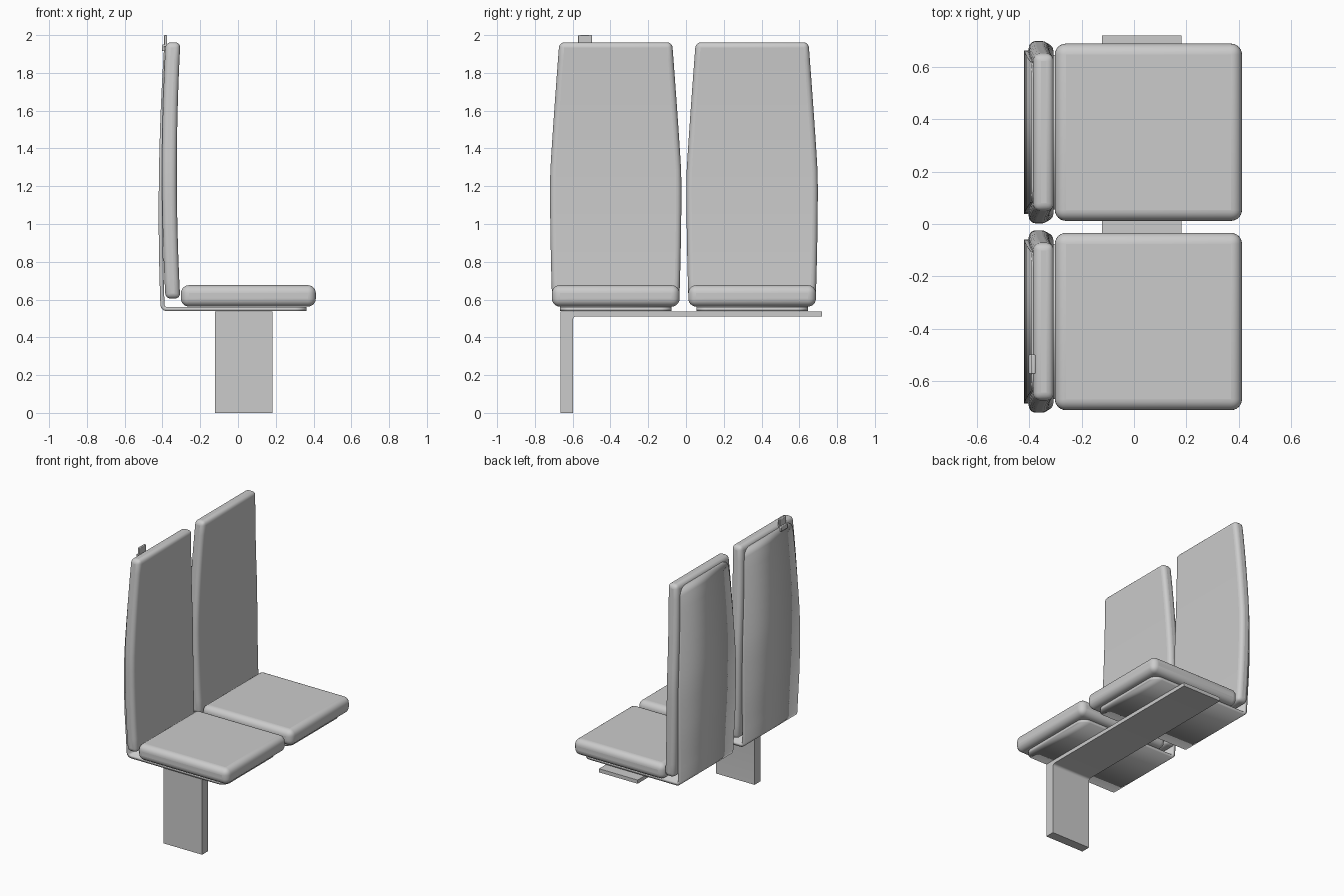
import bpy, bmesh, math

if "Cube" in bpy.data.objects:
    bpy.data.objects.remove(bpy.data.objects["Cube"])

def finish(name, bm, bevel=0, segs=4, angle=35):
    bmesh.ops.recalc_face_normals(bm, faces=bm.faces)
    me = bpy.data.meshes.new(name)
    bm.to_mesh(me)
    bm.free()
    ob = bpy.data.objects.new(name, me)
    bpy.context.collection.objects.link(ob)
    if bevel:
        m = ob.modifiers.new("Bevel", 'BEVEL')
        m.width, m.segments = bevel, segs
        m.limit_method, m.angle_limit = 'ANGLE', math.radians(angle)
    bpy.ops.object.select_all(action='DESELECT')
    ob.select_set(True)
    bpy.context.view_layer.objects.active = ob
    bpy.ops.object.shade_smooth_by_angle(angle=math.radians(35))
    return ob

def box(name, lo, hi, bevel=0, segs=4):
    bm = bmesh.new()
    bmesh.ops.create_cube(bm, size=1)
    for v in bm.verts:
        v.co = [(a + b) / 2 + c * (b - a) for a, b, c in zip(lo, hi, v.co)]
    return finish(name, bm, bevel, segs)

def interp(table, z):
    # smooth quadratic through three (z, value) points
    (a, p), (b, q), (c, r) = table
    return (p * (z-b)*(z-c) / ((a-b)*(a-c)) + q * (z-a)*(z-c) / ((b-a)*(b-c))
            + r * (z-a)*(z-b) / ((c-a)*(c-b)))

def half_width(z):
    # swells gently to z = 1.25, then tapers nearly straight to the top
    if z < 1.25:
        return 0.348 - 0.011 * ((1.25 - z) / 0.65) ** 2
    return 0.348 - 0.049 * ((z - 1.25) / 0.71) ** 1.1

def back_cushion(name, yc):
    bm = bmesh.new()
    rings = []
    n = 14
    for i in range(n + 1):
        z = 0.605 + (1.962 - 0.605) * i / n
        x = interp([(0.605, -0.384), (1.3, -0.402), (1.962, -0.383)], z)
        w = half_width(z)
        rings.append([bm.verts.new(p) for p in (
            (x, yc - w, z), (x + 0.078, yc - w, z), (x + 0.078, yc + w, z), (x, yc + w, z))])
    for a, b in zip(rings, rings[1:]):
        for k in range(4):
            bm.faces.new((a[k], a[(k+1) % 4], b[(k+1) % 4], b[k]))
    bm.faces.new(rings[0])
    bm.faces.new(rings[-1])
    return finish(name, bm, 0.028, 5)

def shell(name, yc):
    rows = []          # x, z, half width along the outer face
    w0, r = 0.295, 0.06
    for i in range(9):     # rounded front corners
        t = math.pi / 2 * i / 8
        rows.append((0.363 - r + r * math.cos(t), 0.539, w0 - r + r * math.sin(t)))
    for i in range(7):     # bend from seat pan to back
        t = math.pi / 2 * i / 6
        rows.append((-0.377 - 0.034 * math.sin(t), 0.573 - 0.034 * math.cos(t), w0))
    top = 1.94
    zs = [0.573 + (top - r - 0.573) * i / 14 for i in range(1, 15)]
    zs += [top - r + r * math.sin(math.pi / 2 * i / 8) for i in range(1, 9)]
    for z in zs:           # curved back with rounded top corners
        d = max(0, z - (top - r))
        inset = r - math.sqrt(max(0, r * r - d * d))
        x = interp([(0.573, -0.411), (1.3, -0.418), (top, -0.391)], z)
        blend = min(1, (z - 0.573) / 0.3)
        rows.append((x, z, w0 + (half_width(z) - 0.036 - w0) * blend - inset))
    bm = bmesh.new()
    pairs = [(bm.verts.new((x, yc - w, z)), bm.verts.new((x, yc + w, z))) for x, z, w in rows]
    for (l0, r0), (l1, r1) in zip(pairs, pairs[1:]):
        bm.faces.new((l0, l1, r1, r0))
    me_face_down = bm.faces[:] 
    bm.normal_update()
    if me_face_down[0].normal.z > 0:
        bmesh.ops.reverse_faces(bm, faces=bm.faces)
    me = bpy.data.meshes.new(name)
    ob = finish(name, bm)
    # thickness goes inwards, away from the outer face
    outward = ob.data.polygons[0].normal.z < 0
    m = ob.modifiers.new("Solidify", 'SOLIDIFY')
    m.thickness, m.offset = 0.022, -1 if outward else 1
    bpy.data.meshes.remove(me)
    # keep edge shading as the last modifier
    for i, mod in enumerate(ob.modifiers):
        if mod.type == 'SOLIDIFY':
            ob.modifiers.move(i, 0)
            break
    return ob

# two seats side by side
for side, yc in (("left", -0.372), ("right", 0.35)):
    box(side + "_seat_cushion", (-0.302, yc - 0.338, 0.563), (0.412, yc + 0.338, 0.676), 0.042, 6)
    back_cushion(side + "_back_cushion", yc)
    shell(side + "_shell", yc)

# bent support: leg and bench plate as one profile swept along x
prof = [(-0.664, 0), (-0.598, 0), (-0.598, 0.493)]
prof += [(-0.580 - 0.018 * math.cos(t), 0.493 + 0.018 * math.sin(t))
         for t in (math.pi / 2 * i / 5 for i in range(1, 6))]
prof += [(0.719, 0.511), (0.719, 0.537), (-0.664, 0.537)]
bm = bmesh.new()
f = bm.faces.new([bm.verts.new((-0.122, y, z)) for y, z in prof])
ext = bmesh.ops.extrude_face_region(bm, geom=[f])
bmesh.ops.translate(bm, vec=(0.304, 0, 0),
                    verts=[g for g in ext["geom"] if isinstance(g, bmesh.types.BMVert)])
finish("support_leg_and_plate", bm)

# small coat hook at the top of one back
box("hook_plate", (-0.391, -0.572, 1.90), (-0.376, -0.498, 2.0), 0.004, 2)
box("hook_foot", (-0.402, -0.572, 1.915), (-0.38, -0.498, 1.95), 0.004, 2)
